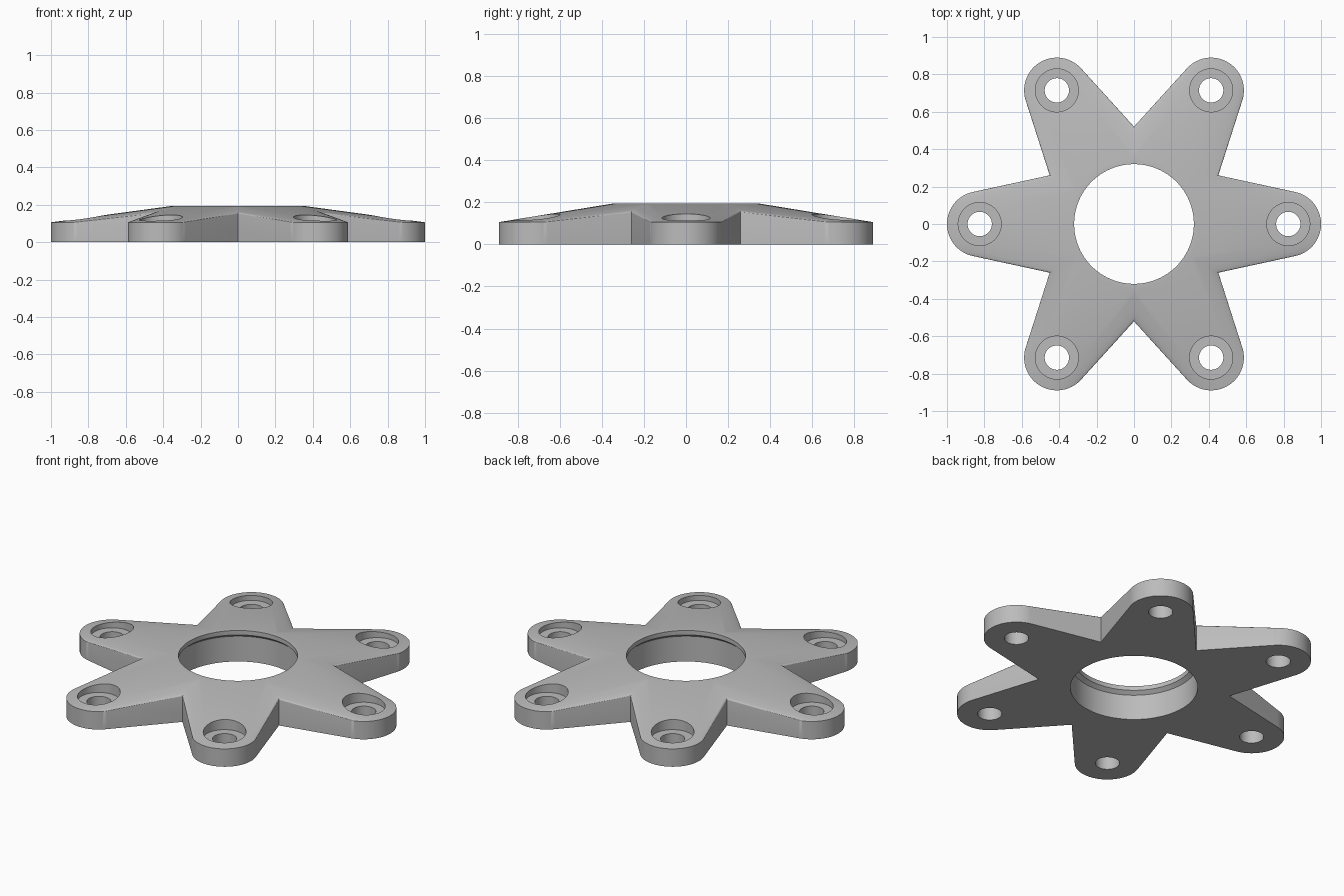
import bpy
import bmesh
from math import cos, sin, pi, radians
from mathutils import Matrix, Vector

ARMS = 6
SEGMENTS = 96
HUB_R, HUB_H = 0.35, 0.194
TIP_R, TIP_H, TIP_X = 0.175, 0.106, 0.825

if "Cube" in bpy.data.objects:
    bpy.data.objects.remove(bpy.data.objects["Cube"], do_unlink=True)


def make_object(name, bm):
    mesh = bpy.data.meshes.new(name)
    bm.to_mesh(mesh)
    bm.free()
    obj = bpy.data.objects.new(name, mesh)
    bpy.context.collection.objects.link(obj)
    return obj


def add_disc_points(bm, x, radius, height):
    for i in range(SEGMENTS):
        a = 2 * pi * i / SEGMENTS
        for z in (0, height):
            bm.verts.new((x + radius * cos(a), radius * sin(a), z))


def add_lathe(bm, profile, centre):
    """Revolve (radius, z) points around a vertical axis at centre."""
    verts = [bm.verts.new((centre.x + r, centre.y, z)) for r, z in profile]
    edges = [bm.edges.new(pair) for pair in zip(verts, verts[1:])]
    bmesh.ops.spin(bm, geom=verts + edges, cent=centre, axis=(0, 0, 1),
                   angle=2 * pi, steps=SEGMENTS, use_merge=True)


def tidy(bm):
    bmesh.ops.remove_doubles(bm, verts=bm.verts[:], dist=0.0001)
    bmesh.ops.recalc_face_normals(bm, faces=bm.faces[:])


# Half of one arm: hull of the hub and the arm tip, trimmed to a wedge
bm = bmesh.new()
add_disc_points(bm, 0, HUB_R, HUB_H)
add_disc_points(bm, TIP_X, TIP_R, TIP_H)
hull = bmesh.ops.convex_hull(bm, input=bm.verts[:])
inside = {v for v in hull["geom_interior"] if isinstance(v, bmesh.types.BMVert)}
bmesh.ops.delete(bm, geom=list(inside), context="VERTS")
half = pi / ARMS
for normal in ((0, -1, 0), (-sin(half), cos(half), 0)):
    bmesh.ops.bisect_plane(bm, geom=bm.verts[:] + bm.edges[:] + bm.faces[:],
                           plane_co=(0, 0, 0), plane_no=normal,
                           clear_outer=True, dist=0.00001)

# Mirror the half and repeat it around the hub
wedge = bm.verts[:] + bm.edges[:] + bm.faces[:]
for i in range(ARMS):
    for side in (1, -1):
        if i == 0 and side == 1:
            continue
        copy = bmesh.ops.duplicate(bm, geom=wedge)["geom"]
        verts = [v for v in copy if isinstance(v, bmesh.types.BMVert)]
        turn = Matrix.Rotation(2 * half * i, 4, "Z") @ Matrix.Diagonal((1, side, 1, 1))
        bmesh.ops.transform(bm, matrix=turn, verts=verts)
tidy(bm)
bmesh.ops.dissolve_limit(bm, angle_limit=radians(0.02),
                         verts=bm.verts[:], edges=bm.edges[:])
flange = make_object("star_flange", bm)

# Cutter: lipped centre bore and counterbored screw holes
bm = bmesh.new()
add_lathe(bm, [(0, -0.1), (0.342, -0.1), (0.342, 0.15), (0.32, 0.168),
               (0.32, 0.3), (0, 0.3)], Vector((0, 0, 0)))
for i in range(ARMS):
    centre = Matrix.Rotation(2 * half * i, 3, "Z") @ Vector((TIP_X, 0, 0))
    add_lathe(bm, [(0, -0.1), (0.065, -0.1), (0.065, 0.085), (0.115, 0.085),
                   (0.115, 0.3), (0, 0.3)], centre)
tidy(bm)
cutter = make_object("hole_cutter", bm)
cutter.hide_render = True

bpy.ops.object.select_all(action="DESELECT")
flange.select_set(True)
bpy.context.view_layer.objects.active = flange
cut = flange.modifiers.new("holes", "BOOLEAN")
cut.operation = "DIFFERENCE"
cut.solver = "EXACT"
cut.object = cutter
bpy.ops.object.modifier_apply(modifier=cut.name)
bpy.data.objects.remove(cutter, do_unlink=True)

# Single grey finish
grey = bpy.data.materials.new("plain_grey")
grey.use_nodes = True
colour = (0.5, 0.5, 0.5, 1)
grey.diffuse_color = colour
grey.node_tree.nodes["Principled BSDF"].inputs["Base Color"].default_value = colour
flange.data.materials.clear()
flange.data.materials.append(grey)
bpy.ops.object.shade_smooth_by_angle(angle=radians(30))
